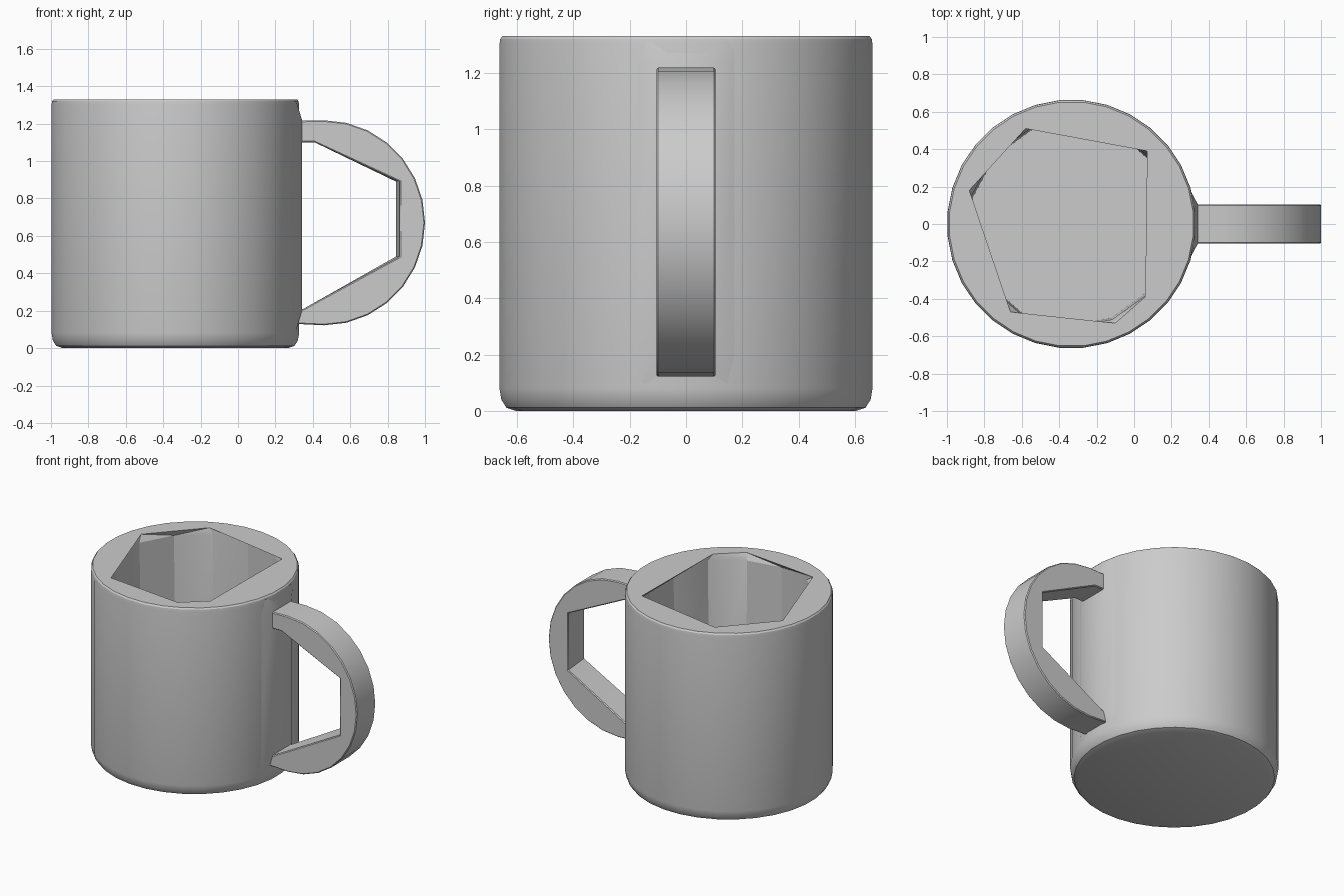
import bpy, bmesh, math

cube = bpy.data.objects.get("Cube")
if cube:
    bpy.data.objects.remove(cube, do_unlink=True)

CX = -0.335          # axis of the cup
SEGMENTS = 32

grey = bpy.data.materials.new("plain grey")
grey.use_nodes = True
colour = (0.6, 0.6, 0.6, 1)
grey.diffuse_color = colour
grey.node_tree.nodes["Principled BSDF"].inputs["Base Color"].default_value = colour


def finish(name, bm, angle):
    bmesh.ops.recalc_face_normals(bm, faces=bm.faces[:])
    mesh = bpy.data.meshes.new(name)
    bm.to_mesh(mesh)
    bm.free()
    mesh.materials.append(grey)
    obj = bpy.data.objects.new(name, mesh)
    bpy.context.collection.objects.link(obj)
    bpy.ops.object.select_all(action='DESELECT')
    bpy.context.view_layer.objects.active = obj
    obj.select_set(True)
    bpy.ops.object.shade_smooth_by_angle(angle=math.radians(angle), keep_sharp_edges=True)
    return obj


def ring(bm, points, z):
    """Closed loop of vertices at one height."""
    return [bm.verts.new((x, y, z)) for x, y in points]


def circle(radius, count, turn=0.0):
    angles = [math.tau * (i + turn) / count for i in range(count)]
    return [(CX + radius * math.cos(a), radius * math.sin(a)) for a in angles]


def loop_edges(bm, loop):
    pairs = zip(loop, loop[1:] + loop[:1])
    return [bm.edges.get(p) or bm.edges.new(p) for p in pairs]


def skin(bm, a, b):
    for i in range(len(a)):
        j = (i + 1) % len(a)
        bm.faces.new((a[i], a[j], b[j], b[i]))


# Cup: rounded outer wall
bm = bmesh.new()
profile = [(0.605, 0), (0.64, 0.012), (0.658, 0.04), (0.665, 0.08),
           (0.665, 1.3), (0.662, 1.32), (0.654, 1.33)]
rings = [ring(bm, circle(r, SEGMENTS, 0.5), z) for r, z in profile]
for low, high in zip(rings, rings[1:]):
    skin(bm, low, high)
bm.faces.new(rings[0][::-1])

# Creased facets along the wall
for low, high in list(zip(rings[3], rings[4]))[::2]:
    bm.edges.get((low, high)).smooth = False

# Flat rim with an angular opening
opening = [(0.07, 0.39), (-0.58, 0.51), (-0.88, 0.18),
           (-0.66, -0.47), (-0.1, -0.53), (0.06, -0.39)]
lip = ring(bm, opening, 1.33)
bmesh.ops.triangle_fill(bm, use_beauty=True, use_dissolve=False,
                        edges=loop_edges(bm, rings[-1]) + loop_edges(bm, lip))

# Faceted hollow, undercut just below the rim
wall_top = ring(bm, circle(0.555, 14, 0.4), 1.285)
floor = ring(bm, circle(0.545, 14, 0.4), 0.1)
bmesh.ops.bridge_loops(bm, edges=loop_edges(bm, lip) + loop_edges(bm, wall_top))
skin(bm, wall_top, floor)
bm.faces.new(floor)
finish("cup", bm, 23)

# Handle: round outside, angular inside
outer = [(0.3, 1.215)]
for i in range(15):
    a = math.pi / 2 - math.pi * i / 14
    outer.append((0.46 + 0.54 * math.cos(a), 0.67 + 0.548 * math.sin(a)))
outer.append((0.3, 0.13))
bm = bmesh.new()
sides = []
for y, inset in ((-0.105, 0.865), (0.105, 0.845)):
    inner = [(0.3, 0.2), (0.35, 0.21), (inset, 0.49), (inset, 0.89),
             (0.41, 1.1), (0.3, 1.1)]
    sides.append([bm.verts.new((x, y, z)) for x, z in outer + inner])
skin(bm, *sides)
for side in sides:
    bm.faces.new(side)
handle = finish("handle", bm, 30)
bevel = handle.modifiers.new("soft edges", 'BEVEL')
bevel.width = 0.006
bevel.segments = 1
bevel.limit_method = 'ANGLE'
bevel.angle_limit = math.radians(70)

# Flared root where the handle meets the cup
bm = bmesh.new()
levels = [(0.06, 0.16, 0.3), (0.2, 0.105, 0.342),
          (1.22, 0.105, 0.342), (1.31, 0.135, 0.315)]
root = []
for z, half, front in levels:
    back, wide = 0.285, 0.21
    root.append(ring(bm, [(back, -wide), (front, -half), (front, half), (back, wide)], z))
for low, high in zip(root, root[1:]):
    skin(bm, low, high)
bm.faces.new(root[0])
bm.faces.new(root[-1])
finish("handle_root", bm, 30)
